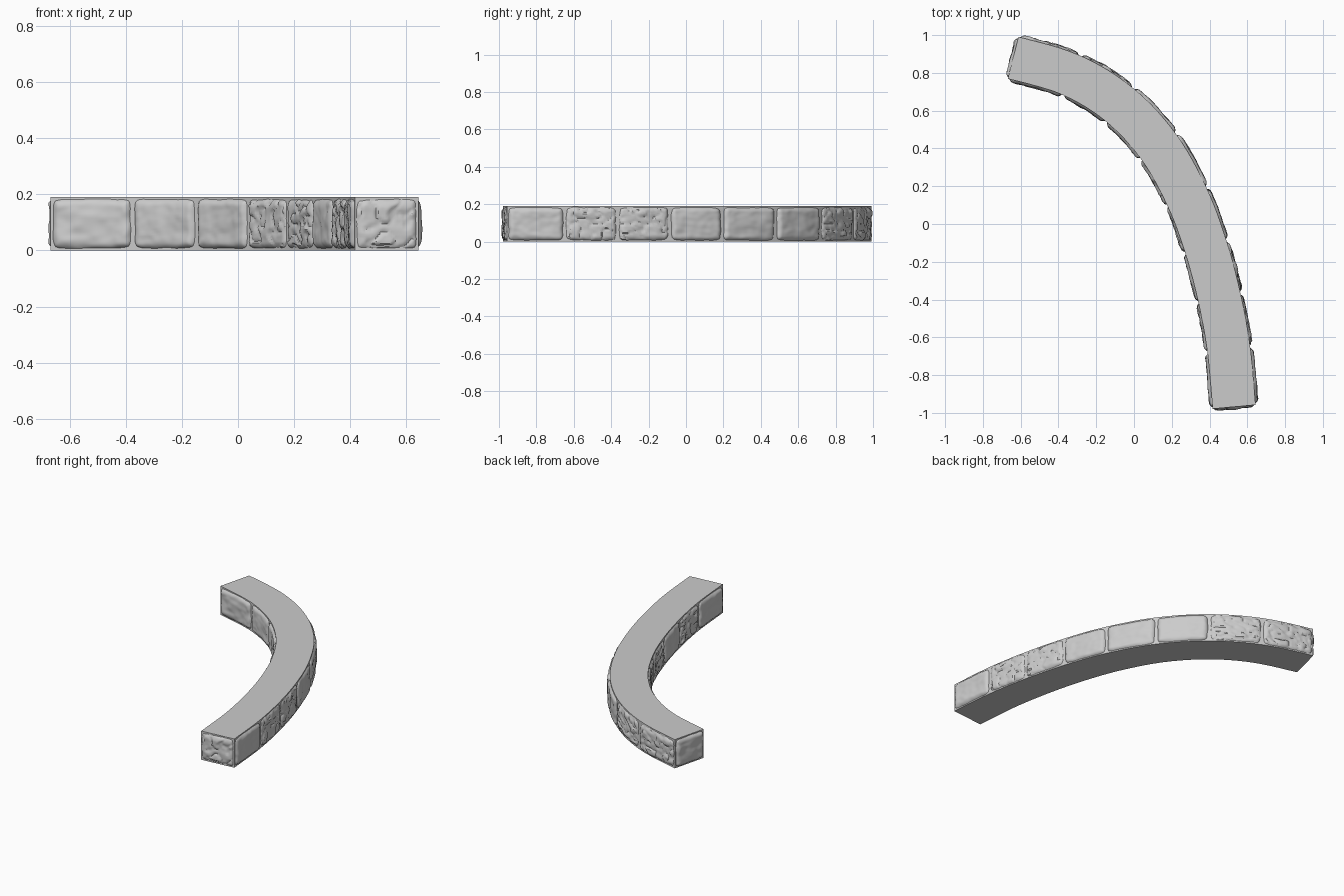
import bpy, bmesh, math
from mathutils import Vector, noise

cube = bpy.data.objects.get("Cube")
if cube:
    bpy.data.objects.remove(cube, do_unlink=True)

HEIGHT = 0.19
HALF = 0.114        # half thickness of the wall core
BULGE = 0.02        # how far stones stand out of the core

# Centre line of the wall, one point per stone joint
JOINTS = [Vector((x, y, 0)) for x, y in (
    (-0.64, 0.88), (-0.33, 0.787), (-0.075, 0.63), (0.13, 0.41), (0.28, 0.145),
    (0.38, -0.12), (0.452, -0.39), (0.502, -0.665), (0.53, -0.968))]
COUNT = len(JOINTS) - 1

stone = bpy.data.materials.new("stone grey")
stone.use_nodes = True
GREY = (0.6, 0.6, 0.6, 1)
stone.diffuse_color = GREY
stone.node_tree.nodes["Principled BSDF"].inputs["Base Color"].default_value = GREY


def centre(u):
    """Smooth curve through the joints."""
    i = min(max(int(math.floor(u)), 0), COUNT - 1)
    t = u - i
    b, c = JOINTS[i], JOINTS[i + 1]
    a = JOINTS[i - 1] if i > 0 else b * 2.1 - c * 1.1 + Vector((0, -0.03, 0))
    d = JOINTS[i + 2] if i + 2 <= COUNT else c * 2 - b
    return 0.5 * (2 * b + (c - a) * t + (2 * a - 5 * b + 4 * c - d) * t * t
                  + (3 * b - a - 3 * c + d) * t ** 3)


def frame(u):
    """Point, direction along and outward direction of the wall."""
    along = (centre(u + 0.01) - centre(u - 0.01)).normalized()
    return centre(u), along, Vector((-along.y, along.x, 0))


def finish(name, bm, smooth):
    bmesh.ops.recalc_face_normals(bm, faces=bm.faces)
    mesh = bpy.data.meshes.new(name)
    bm.to_mesh(mesh)
    bm.free()
    mesh.materials.append(stone)
    ob = bpy.data.objects.new(name, mesh)
    bpy.context.collection.objects.link(ob)
    bpy.ops.object.select_all(action='DESELECT')
    ob.select_set(True)
    bpy.context.view_layer.objects.active = ob
    if smooth:
        bpy.ops.object.shade_smooth_by_angle(angle=math.radians(40))
    return ob


# Curved core with flat top, bottom and ends
def wall_core():
    bm = bmesh.new()
    rings = []
    steps = COUNT * 6
    for k in range(steps + 1):
        p, _, out = frame(k * COUNT / steps)
        rings.append([bm.verts.new(p + out * side * HALF + Vector((0, 0, z)))
                      for side, z in ((-1, 0), (1, 0), (1, HEIGHT), (-1, HEIGHT))])
    for r, s in zip(rings, rings[1:]):
        for j in range(4):
            bm.faces.new((r[j], r[j - 1], s[j - 1], s[j]))
    bm.faces.new(rings[0])
    bm.faces.new(rings[-1])
    finish("wall_core", bm, True)


# One lumpy pillow stone; place(a, z, depth) maps it onto the core
def stone_block(name, place, length, seed, chipped):
    bm = bmesh.new()
    na, nb = 36, 24

    def ramp(i, n):
        t = 2 * i / n - 1
        return math.copysign(1 - (1 - abs(t)) ** 1.35, t)

    rows = []
    for i in range(na + 1):
        row = []
        for j in range(nb + 1):
            a, b = ramp(i, na), ramp(j, nb)
            # rounded corners and an uneven outline
            ra = a * (1 - 0.07 * abs(b) ** 8)
            rb = b * (1 - 0.09 * abs(a) ** 10)
            wob = noise.noise(Vector((a * 2.5, b * 2.5, seed * 7.3)))
            ra *= 0.955 + 0.03 * wob
            rb *= 0.945 + 0.035 * wob
            edge = min((1 - abs(a)) * length / 2, (1 - abs(b)) * HEIGHT / 2)
            pillow = 1 - (1 - min(edge / 0.035, 1)) ** 3
            q = Vector((a * length * 6, b * HEIGHT * 9, seed * 3.1))
            lump = noise.noise(q) + 0.5 * noise.noise(q * 2.3)
            depth = -0.004 + (BULGE - 0.002) * pillow + 0.005 * lump * pillow
            if chipped:
                crack = noise.noise(q * 1.3 + Vector((5, 2, 0)))
                depth -= 0.009 * pillow * math.exp(-(crack / 0.09) ** 2)
                depth -= 0.004 * pillow * (crack > 0.05)
            row.append(bm.verts.new(place(ra, HEIGHT / 2 * (1 + rb), depth)))
        rows.append(row)
    for r, s in zip(rows, rows[1:]):
        for j in range(nb):
            bm.faces.new((r[j], s[j], s[j + 1], r[j + 1]))
    # closed back sunk in the core
    rim = [e for e in bm.edges if e.is_boundary]
    bmesh.ops.holes_fill(bm, edges=rim, sides=0)
    finish(name, bm, True)


def side_place(k, side):
    def place(a, z, depth):
        p, _, out = frame(k + 0.5 + a / 2)
        return p + out * side * (HALF + depth) + Vector((0, 0, z))
    return place


def end_place(u, sign):
    p, along, out = frame(u)

    def place(a, z, depth):
        return p + out * a * HALF + along * sign * depth + Vector((0, 0, z))
    return place


wall_core()
for k in range(COUNT):
    span = (JOINTS[k + 1] - JOINTS[k]).length
    stone_block(f"outer_stone_{k + 1}", side_place(k, 1), span, k + 1, k in (0, 1, 5, 6))
    stone_block(f"inner_stone_{k + 1}", side_place(k, -1), span, k + 20, k in (3, 4, 6))
stone_block("back_end_stone", end_place(0, -1), HALF * 2, 41, False)
stone_block("front_end_stone", end_place(COUNT, 1), HALF * 2, 43, True)
